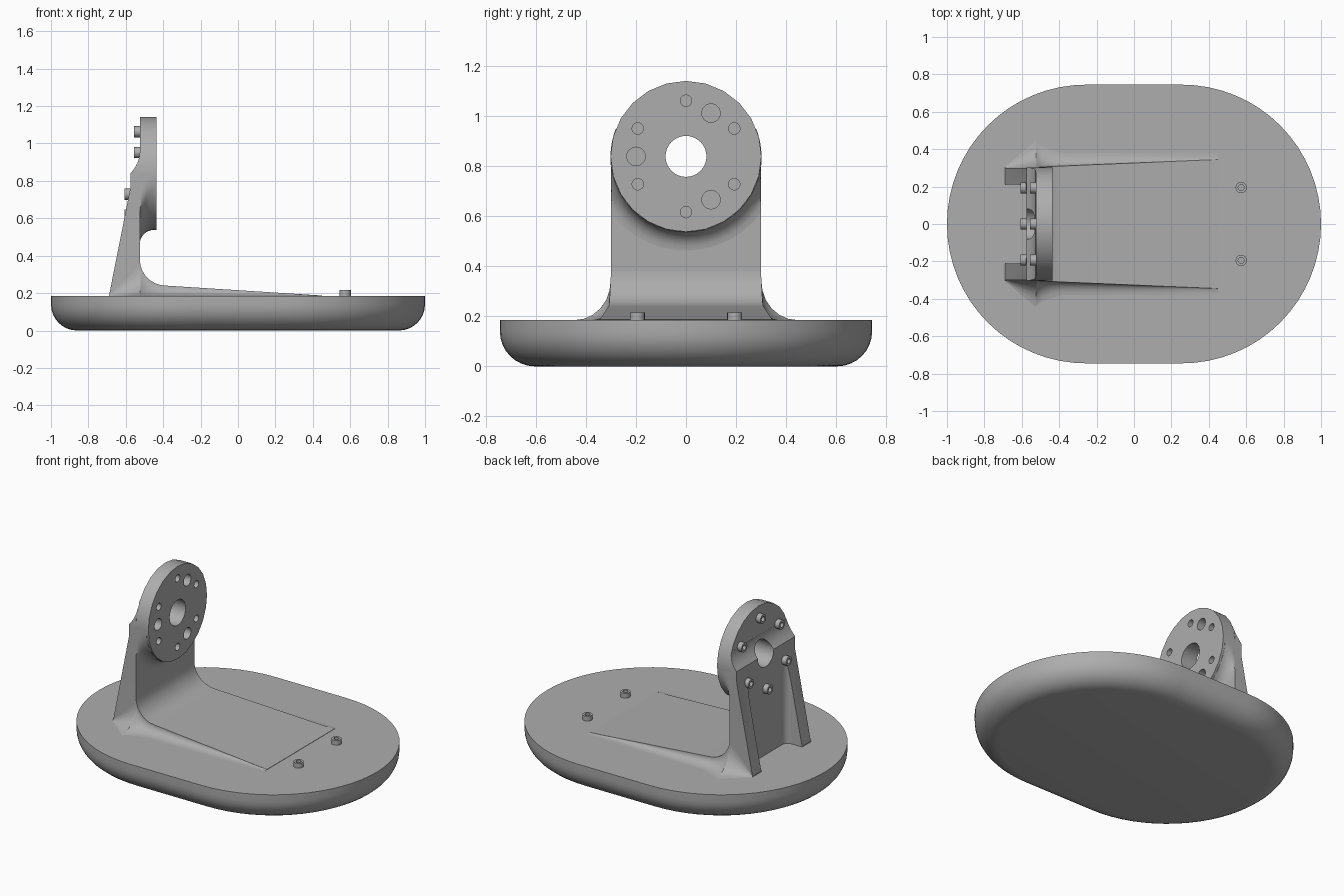
import bpy, bmesh
from math import sin, cos, pi, sqrt, radians
from mathutils import Matrix

cube = bpy.data.objects.get("Cube")
if cube:
    bpy.data.objects.remove(cube, do_unlink=True)

GREY = (0.42, 0.42, 0.42, 1)
metal = bpy.data.materials.new("plain grey")
metal.use_nodes = True
metal.diffuse_color = GREY
metal.node_tree.nodes["Principled BSDF"].inputs["Base Color"].default_value = GREY

TOP = 0.185            # top of the base
BACK, FACE = -0.525, -0.435   # disc back and front
HUB, R = 0.84, 0.302   # disc centre height and radius


def make(name, bm):
    bmesh.ops.recalc_face_normals(bm, faces=bm.faces)
    mesh = bpy.data.meshes.new(name)
    bm.to_mesh(mesh)
    bm.free()
    ob = bpy.data.objects.new(name, mesh)
    bpy.context.collection.objects.link(ob)
    mesh.materials.append(metal)
    return ob


def loft(name, rings):
    """Closed solid through rings with equal point counts."""
    bm = bmesh.new()
    rows = [[bm.verts.new(p) for p in ring] for ring in rings]
    n = len(rows[0])
    for a, b in zip(rows, rows[1:]):
        for i in range(n):
            bm.faces.new((a[i], a[(i + 1) % n], b[(i + 1) % n], b[i]))
    bm.faces.new(rows[0])
    bm.faces.new(rows[-1])
    return make(name, bm)


def rod(name, x0, x1, y, z, r, sides=24):
    """Cylinder lying along x."""
    bm = bmesh.new()
    m = Matrix.Translation(((x0 + x1) / 2, y, z)) @ Matrix.Rotation(pi / 2, 4, 'Y')
    bmesh.ops.create_cone(bm, cap_ends=True, segments=sides, radius1=r,
                          radius2=r, depth=abs(x1 - x0), matrix=m)
    return make(name, bm)


def select(ob):
    bpy.ops.object.select_all(action='DESELECT')
    ob.select_set(True)
    bpy.context.view_layer.objects.active = ob


def cut(ob, cutters):
    select(ob)
    for c in cutters:
        mod = ob.modifiers.new("cut", 'BOOLEAN')
        mod.operation, mod.solver, mod.object = 'DIFFERENCE', 'EXACT', c
        bpy.ops.object.modifier_apply(modifier=mod.name)


def smooth(ob):
    select(ob)
    bpy.ops.object.shade_smooth_by_angle(angle=radians(32))


# Oval base with a rounded lower edge
def oval(inset, z, n=32):
    r, ring = 0.745 - inset, []
    for side in (1, -1):
        for i in range(n + 1):
            a = -pi / 2 + pi * i / n
            ring.append((side * (0.255 + r * cos(a)), side * r * sin(a), z))
    return ring


edge = 0.14
base = loft("base", [oval(edge * (1 - sin(a)), edge * (1 - cos(a)))
                     for a in [pi / 2 * i / 8 for i in range(9)]] + [oval(0, TOP)])

# Upright plate, tapering upward and blending into the disc
rows = [(TOP - 0.005, -0.691, 0.3), (0.76, -0.576, 0.3), (HUB, -0.575, R)]
for i in range(1, 7):
    s = i / 6
    z = HUB + 0.11 * s
    rows.append((z, BACK - 0.001 - 0.049 * (1 - s) ** 2, sqrt(R * R - (z - HUB) ** 2)))
upright = loft("upright", [[(xb, -w, z), (BACK, -w, z), (BACK, w, z), (xb, w, z)]
                           for z, xb, w in rows])


# Sloping foot with concave side fillets
def section(x, h, w, flare, fh):
    arc = [(w + flare * (1 - sin(a)), TOP + fh * (1 - cos(a)))
           for a in [pi / 2 * i / 6 for i in range(7)]]
    half = [(w + flare, TOP - 0.01)] + arc + [(w, TOP + h)]
    return [(x, y, z) for y, z in half] + [(x, -y, z) for y, z in reversed(half)]


stations = [section(-0.69, 0.006, 0.3, 0.005, 0.005)]
for i in range(8):
    a = pi / 2 * (1 - i / 7)
    t = i / 7
    h = 0.38 - 0.14 * cos(a) - TOP
    stations.append(section(-0.385 - 0.14 * sin(a), h, 0.3 + 0.01 * t,
                            0.145 - 0.075 * t, min(0.16, h - 0.003)))
for i in range(1, 6):
    t = i / 5
    h = 0.055 - 0.053 * t
    stations.append(section(-0.385 + 0.835 * t, h, 0.31 + 0.035 * t,
                            0.07 - 0.035 * t, h * 0.9))
foot = loft("foot", stations)

# Mounting disc and the fillet beneath it
disc = rod("disc", BACK, FACE, 0, HUB, R)
fillet = [(BACK - 0.005, 0.28), (-0.45, 0.28)]
fillet += [(-0.45 - 0.075 * sin(a), R + 0.075 * (1 - cos(a)))
           for a in [pi / 2 * i / 6 for i in range(7)]] + [(BACK - 0.005, R + 0.075)]
skirt = loft("disc_fillet", [
    [(x, max(-0.3, min(0.3, r * cos(a))), HUB + r * sin(a)) for x, r in fillet]
    for a in [pi + pi * i / 24 for i in range(25)]])

# Rear pocket between the two ribs
bm = bmesh.new()
bmesh.ops.create_cube(bm, size=1, matrix=Matrix.Translation((-0.724, 0, 0.45))
                      @ Matrix.Diagonal((0.3, 0.42, 0.66, 1)))
uprights = [e for e in bm.edges if abs(e.verts[0].co.z - e.verts[1].co.z) > 0.1]
bmesh.ops.bevel(bm, geom=uprights, offset=0.04, segments=6, profile=0.5, affect='EDGES')
pocket = make("pocket_cutter", bm)

# Holes: centre bore, blind dowel holes, bolt holes
bore = rod("bore_cutter", -0.8, -0.3, 0, HUB, 0.082, 32)
dowels = [rod("dowel_cutter", BACK + 0.025, -0.3, 0.2 * cos(a), HUB + 0.2 * sin(a), 0.037)
          for a in (pi / 3, pi, -pi / 3)]
spots = [(0.223 * cos(a), HUB + 0.223 * sin(a))
         for a in [pi / 6 + pi / 3 * i for i in range(6)]]
drills = [rod("bolt_hole_cutter", -0.495, -0.3, y, z, 0.023, 16) for y, z in spots]

cut(foot, [pocket])
cut(upright, [pocket, bore])
cut(disc, [bore] + dowels + drills)
for c in [pocket, bore] + dowels + drills:
    bpy.data.objects.remove(c, do_unlink=True)


# Socket-head bolts
def bolt(name, matrix):
    def ring(r, z):
        return [matrix @ Matrix.Translation((r * cos(k * pi / 10), r * sin(k * pi / 10), z))
                @ Matrix.Identity(4) for k in range(20)]
    levels = [(0.03, -0.005), (0.03, 0.031), (0.016, 0.031), (0.016, 0.012)]
    return loft(name, [[m.translation for m in ring(r, z)] for r, z in levels])


bolts = []
for y, z in spots:
    seat = BACK if z > HUB else -0.575
    bolts.append(bolt("disc_bolt", Matrix.Translation((seat, y, z))
                      @ Matrix.Rotation(-pi / 2, 4, 'Y')))
for y in (-0.195, 0.195):
    bolts.append(bolt("base_bolt", Matrix.Translation((0.573, y, TOP))))

for ob in [base, upright, foot, disc, skirt] + bolts:
    smooth(ob)
